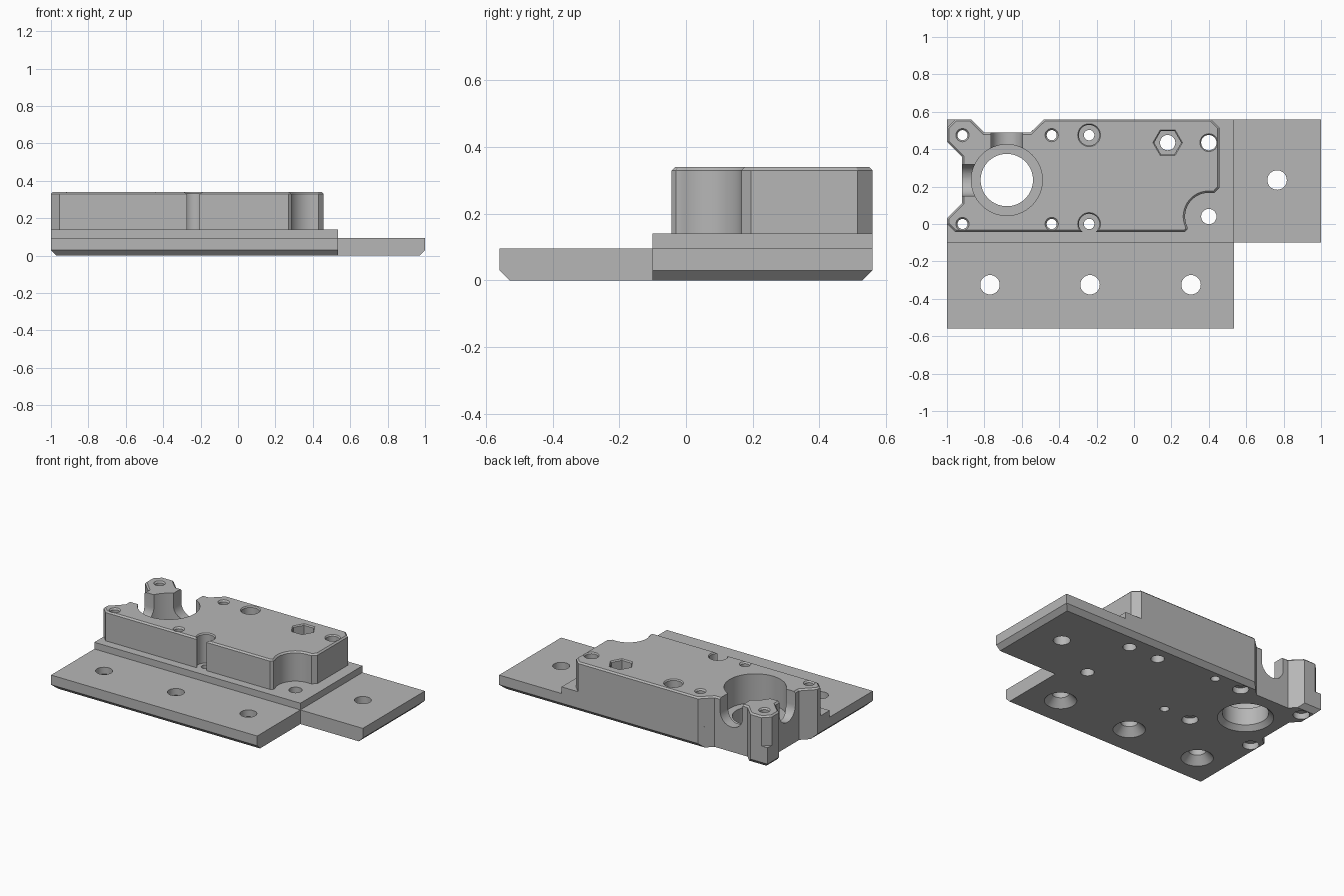
import bpy, bmesh, math
from mathutils import Matrix

if "Cube" in bpy.data.objects:
    bpy.data.objects.remove(bpy.data.objects["Cube"], do_unlink=True)

grey = bpy.data.materials.new("plain_grey")
grey.use_nodes = True
grey.diffuse_color = (0.47, 0.47, 0.47, 1)
grey.node_tree.nodes["Principled BSDF"].inputs["Base Color"].default_value = (0.47, 0.47, 0.47, 1)


def to_object(name, bm):
    bmesh.ops.recalc_face_normals(bm, faces=bm.faces)
    mesh = bpy.data.meshes.new(name)
    bm.to_mesh(mesh)
    bm.free()
    mesh.materials.append(grey)
    obj = bpy.data.objects.new(name, mesh)
    bpy.context.scene.collection.objects.link(obj)
    return obj


def prism(name, outline, z0, z1, bevel_rule=None, width=0.0):
    """Extrude an outline; bevel the edges whose end points all meet the rule."""
    bm = bmesh.new()
    face = bm.faces.new([bm.verts.new((x, y, z0)) for x, y in outline])
    top = bmesh.ops.extrude_face_region(bm, geom=[face])["geom"]
    for v in top:
        if isinstance(v, bmesh.types.BMVert):
            v.co.z = z1
    bmesh.ops.recalc_face_normals(bm, faces=bm.faces)
    if bevel_rule:
        edges = [e for e in bm.edges if bevel_rule(e.verts[0].co, e.verts[1].co)]
        bmesh.ops.bevel(bm, geom=edges, offset=width, segments=1, affect='EDGES')
    return to_object(name, bm)


def lathe(name, x, y, profile, sides=40):
    """Solid of revolution about a vertical axis from (z, radius) pairs."""
    bm = bmesh.new()
    rings = [[bm.verts.new((x + r * math.cos(2 * math.pi * i / sides),
                            y + r * math.sin(2 * math.pi * i / sides), z))
              for i in range(sides)] for z, r in profile]
    for a, b in zip(rings, rings[1:]):
        for i in range(sides):
            j = (i + 1) % sides
            bm.faces.new((a[i], a[j], b[j], b[i]))
    bm.faces.new(rings[0][::-1])
    bm.faces.new(rings[-1])
    return to_object(name, bm)


def combine(body, tool, operation):
    mod = body.modifiers.new(tool.name, 'BOOLEAN')
    mod.operation = operation
    mod.solver = 'EXACT'
    mod.object = tool
    bpy.context.view_layer.objects.active = body
    bpy.ops.object.modifier_apply(modifier=mod.name)
    bpy.data.objects.remove(tool, do_unlink=True)


LEFT, RIGHT, FRONT, BACK = -1.0, 1.0, -0.56, 0.56
STEP_X, STEP_Y = 0.535, -0.1
FLANGE_TOP, STEP_TOP, TOP = 0.095, 0.14, 0.34


# Flange plate, chamfered along its outer lower edges
def outer_lower(a, b):
    if a.z > 0.001 or b.z > 0.001:
        return False
    return any(abs(a[k] - s) < 0.001 and abs(b[k] - s) < 0.001
               for k, s in ((0, LEFT), (0, RIGHT), (1, FRONT), (1, BACK)))


body = prism("mounting_block",
             [(LEFT, FRONT), (STEP_X, FRONT), (STEP_X, STEP_Y), (RIGHT, STEP_Y),
              (RIGHT, BACK), (LEFT, BACK)], 0, FLANGE_TOP, outer_lower, 0.03)

# Raised step
step = prism("step", [(LEFT, STEP_Y), (STEP_X, STEP_Y), (STEP_X, BACK), (LEFT, BACK)],
             0.05, STEP_TOP)
combine(body, step, 'UNION')

# Upper block with a scooped front corner and notched left corner
scoop = [(0.4 + 0.127 * math.cos(t), 0.04 + 0.127 * math.sin(t))
         for t in [math.radians(205 - 115 * i / 16) for i in range(17)]]
outline = [(LEFT, 0.0), (-0.955, -0.043), (0.27, -0.043), (0.285, -0.03)] + scoop + [
    (0.43, 0.167), (0.457, 0.195), (0.457, 0.515), (0.412, BACK),
    (-0.48, BACK), (-0.555, 0.488), (-0.8, 0.488), (-0.872, BACK), (-0.955, BACK),
    (LEFT, 0.515), (LEFT, 0.44), (-0.92, 0.36), (-0.92, 0.11), (LEFT, 0.03)]
block = prism("block", outline, 0.06, TOP,
              lambda a, b: min(a.z, b.z) > TOP - 0.001, 0.01)
combine(body, block, 'UNION')

# Notches running down through the base at the back and left
cutters = [
    prism("back_notch", [(-0.45, 0.59), (-0.555, 0.488), (-0.8, 0.488), (-0.902, 0.59)], -0.1, 0.5),
    prism("left_notch", [(-1.03, 0.47), (-0.92, 0.36), (-0.92, 0.11), (-1.03, 0.0)], -0.1, 0.5)]

# Large stepped bore
BX, BY = -0.68, 0.235
cutters.append(lathe("bore", BX, BY, [(-0.05, 0.17), (0, 0.17), (0.03, 0.14), (STEP_TOP + 0.005, 0.14),
                                      (STEP_TOP + 0.005, 0.19), (0.4, 0.19)], 64))

# Round-bottomed channels from the bore to the back and left
R, CZ = 0.084, 0.25
u_shape = [(R * math.cos(t), R * math.sin(t))
           for t in [math.pi + math.pi * i / 20 for i in range(21)]] + [(R, 0.2), (-R, 0.2)]
for name, angle in (("back_channel", 0), ("left_channel", math.pi / 2)):
    channel = prism(name, u_shape, 0, 0.4)
    turn = (Matrix.Translation((BX, BY, CZ)) @ Matrix.Rotation(angle, 4, 'Z')
            @ Matrix.Rotation(math.pi / 2, 4, 'X') @ Matrix.Scale(-1, 4, (0, 0, 1)))
    channel.data.transform(turn)
    channel.data.flip_normals()
    cutters.append(channel)

# Countersunk flange holes and the plain right-hand one
for x in (-0.77, -0.235, 0.305):
    cutters.append(lathe("flange_hole", x, -0.325, [(-0.05, 0.098), (0, 0.098), (0.05, 0.052), (0.3, 0.052)]))
cutters.append(lathe("side_hole", 0.765, 0.235, [(-0.1, 0.052), (0.3, 0.052)]))

# Small screw holes, wider underneath and eased at the top
for x in (-0.917, -0.44):
    for y in (0.0, 0.475):
        cutters.append(lathe("screw_hole", x, y, [(-0.05, 0.05), (0.04, 0.05), (0.04, 0.027),
                                                  (0.33, 0.027), (0.35, 0.044)], 28))

# Counterbored holes
for y in (0.0, 0.475):
    cutters.append(lathe("counterbore", -0.24, y, [(-0.05, 0.028), (STEP_TOP, 0.028), (STEP_TOP, 0.055),
                                                   (0.332, 0.055), (0.352, 0.07)], 32))

# Right-hand bolt holes and the hexagonal nut pocket
for y in (0.04, 0.435):
    cutters.append(lathe("bolt_hole", 0.4, y, [(-0.05, 0.041), (0.332, 0.041), (0.352, 0.058)], 32))
cutters.append(lathe("nut_hole", 0.18, 0.435, [(-0.05, 0.041), (0.3, 0.041)], 32))
cutters.append(lathe("nut_pocket", 0.18, 0.435, [(0.26, 0.072), (0.332, 0.072), (0.352, 0.09)], 6))

for cutter in cutters:
    combine(body, cutter, 'DIFFERENCE')

bpy.ops.object.select_all(action='DESELECT')
body.select_set(True)
bpy.context.view_layer.objects.active = body
bpy.ops.object.shade_smooth_by_angle(angle=math.radians(25))
